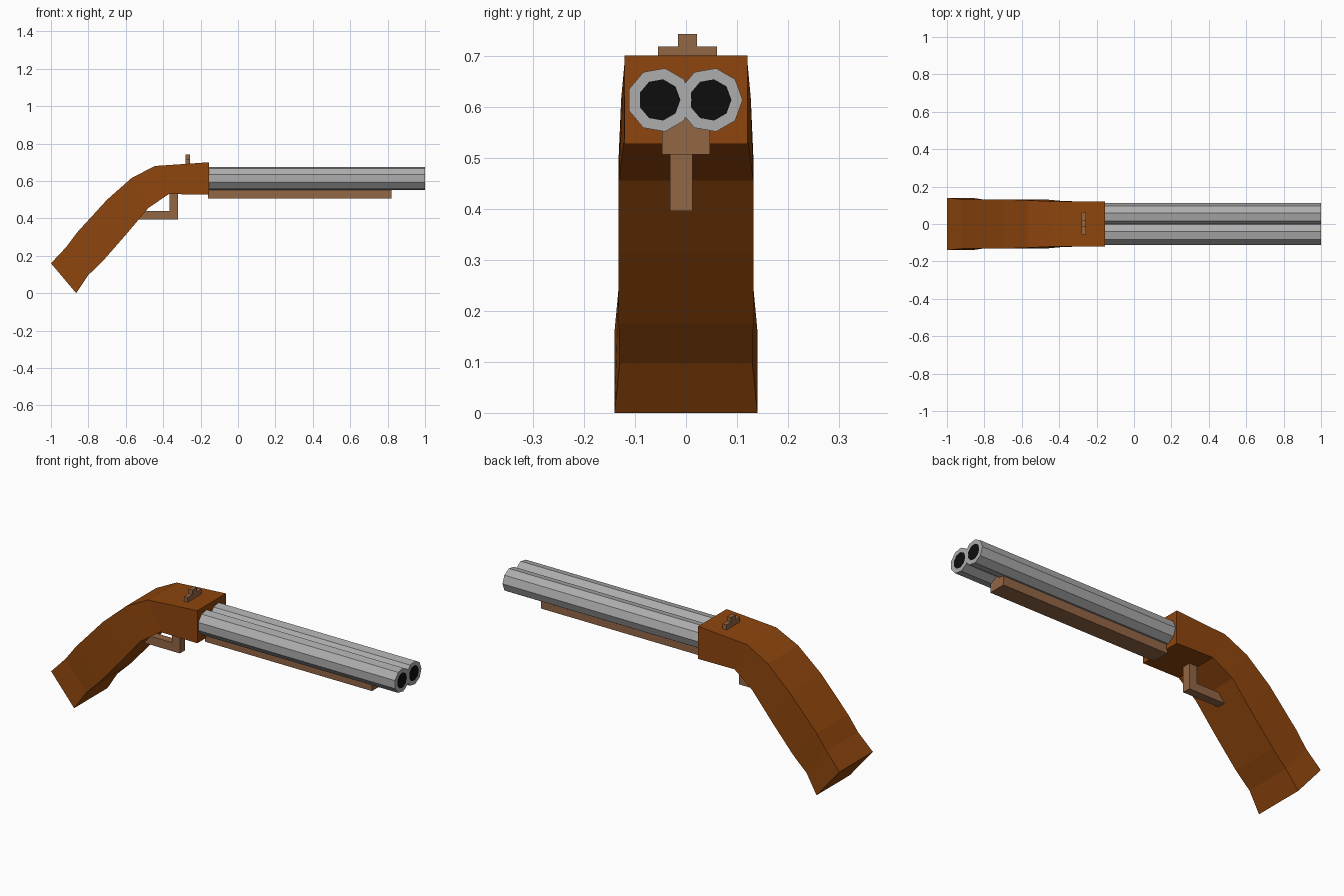
import bpy, bmesh, math

if "Cube" in bpy.data.objects:
    bpy.data.objects.remove(bpy.data.objects["Cube"])


def material(name, rgb):
    m = bpy.data.materials.new(name)
    m.diffuse_color = (*rgb, 1)
    m.use_nodes = True
    m.node_tree.nodes["Principled BSDF"].inputs["Base Color"].default_value = m.diffuse_color
    return m


DARK_WOOD = material("dark wood", (0.27, 0.06, 0.004))
LIGHT_WOOD = material("light wood", (0.29, 0.133, 0.06))
STEEL = material("grey steel", (0.42, 0.42, 0.42))
BLACK = material("bore black", (0.004, 0.004, 0.004))


def finish(bm, name, *mats):
    bmesh.ops.recalc_face_normals(bm, faces=bm.faces)
    me = bpy.data.meshes.new(name)
    bm.to_mesh(me)
    bm.free()
    for m in mats:
        me.materials.append(m)
    ob = bpy.data.objects.new(name, me)
    bpy.context.collection.objects.link(ob)
    return ob


def box(name, xs, ys, zs, mat):
    bm = bmesh.new()
    bmesh.ops.create_cube(bm, size=1)
    for v in bm.verts:
        for i, (a, b) in enumerate((xs, ys, zs)):
            v.co[i] = b if v.co[i] > 0 else a
    return finish(bm, name, mat)


def extrude_profile(name, points, y0, y1, mat):
    """Extrude an x-z outline along y."""
    bm = bmesh.new()
    face = bm.faces.new([bm.verts.new((x, y0, z)) for x, z in points])
    new = bmesh.ops.extrude_face_region(bm, geom=[face])["geom"]
    bmesh.ops.translate(bm, vec=(0, y1 - y0, 0),
                        verts=[g for g in new if isinstance(g, bmesh.types.BMVert)])
    return finish(bm, name, mat)


# Curved stock: lofted rectangles (top x, top z, bottom x, bottom z, half width)
sections = [
    (-1.00, 0.16, -0.865, 0.00, 0.14, 0.14),
    (-0.92, 0.245, -0.80, 0.097, 0.132, 0.13),
    (-0.86, 0.325, -0.72, 0.175, 0.132, 0.132),
    (-0.70, 0.50, -0.60, 0.312, 0.132, 0.132),
    (-0.57, 0.615, -0.48, 0.455, 0.127, 0.132),
    (-0.445, 0.68, -0.37, 0.53, 0.121, 0.122),
    (-0.155, 0.70, -0.155, 0.527, 0.12, 0.12),
]
bm = bmesh.new()
rings = [[bm.verts.new(p) for p in ((tx, -wt, tz), (tx, wt, tz), (bx, wb, bz), (bx, -wb, bz))]
         for tx, tz, bx, bz, wt, wb in sections]
for a, b in zip(rings, rings[1:]):
    for i in range(4):
        j = (i + 1) % 4
        bm.faces.new((a[i], a[j], b[j], b[i]))
bm.faces.new(rings[0])
bm.faces.new(rings[-1])
finish(bm, "stock", DARK_WOOD)


# Nine-sided barrels with a black bore inset in the muzzle
def barrel(name, y, z=0.613, r=0.063, bore=0.041, x0=-0.16, x1=1.0, n=9):
    bm = bmesh.new()

    def ring(x, rad):
        return [bm.verts.new((x, y + rad * math.cos(2 * math.pi * i / n),
                              z + rad * math.sin(2 * math.pi * i / n))) for i in range(n)]
    back, front, hole = ring(x0, r), ring(x1, r), ring(x1, bore)
    for a, b in ((back, front), (front, hole)):
        for i in range(n):
            j = (i + 1) % n
            bm.faces.new((a[i], a[j], b[j], b[i]))
    bm.faces.new(back)
    bm.faces.new(hole).material_index = 1
    finish(bm, name, STEEL, BLACK)


for side, y in (("right", -0.052), ("left", 0.048)):
    barrel(side + "_barrel", y)

# Fore-end under the barrels
box("fore_end", (-0.16, 0.82), (-0.047, 0.047), (0.506, 0.59), LIGHT_WOOD)

# L-shaped trigger
extrude_profile("trigger", [(-0.54, 0.395), (-0.32, 0.395), (-0.32, 0.54), (-0.365, 0.54),
                            (-0.365, 0.44), (-0.54, 0.44)], -0.031, 0.013, LIGHT_WOOD)

# Stepped latch on top
box("latch_base", (-0.28, -0.257), (-0.055, 0.061), (0.68, 0.718), LIGHT_WOOD)
box("latch_knob", (-0.28, -0.257), (-0.016, 0.022), (0.718, 0.742), LIGHT_WOOD)
